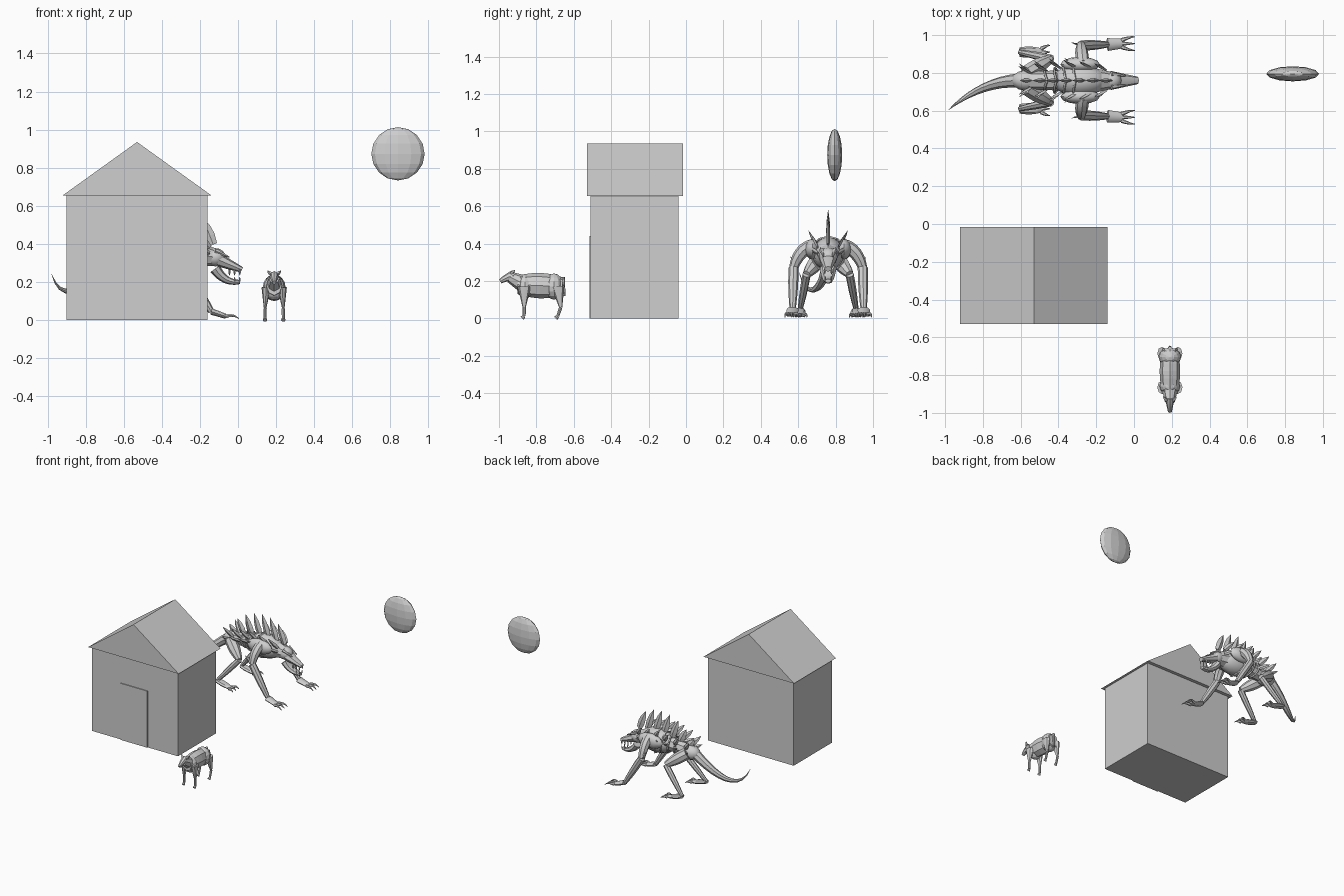
import bpy, bmesh, math
from mathutils import Vector

cube = bpy.data.objects.get("Cube")
if cube:
    bpy.data.objects.remove(cube, do_unlink=True)

grey = bpy.data.materials.new("plain_grey")
grey.use_nodes = True
colour = (0.62, 0.62, 0.62, 1)
grey.diffuse_color = colour
grey.node_tree.nodes["Principled BSDF"].inputs["Base Color"].default_value = colour

ALONG_X, ALONG_Y = Vector((1, 0, 0)), Vector((0, 1, 0))
WORLD = Vector()
BEAST = Vector((0, 0.76, 0))
SHEEP = Vector((0.19, 0, 0))


def finish(name, bm, at=WORLD, mirror=None, smooth=False):
    """Turn the bmesh into an object, mirrored about its own origin if asked."""
    bmesh.ops.recalc_face_normals(bm, faces=bm.faces)
    mesh = bpy.data.meshes.new(name)
    bm.to_mesh(mesh)
    bm.free()
    mesh.materials.append(grey)
    ob = bpy.data.objects.new(name, mesh)
    ob.location = at
    bpy.context.collection.objects.link(ob)
    if smooth:
        bpy.ops.object.select_all(action='DESELECT')
        ob.select_set(True)
        bpy.context.view_layer.objects.active = ob
        bpy.ops.object.shade_smooth_by_angle(angle=math.radians(40))
    if mirror:
        modifier = ob.modifiers.new("other_side", 'MIRROR')
        modifier.use_axis = [axis == mirror for axis in "XYZ"]
        modifier.use_mirror_merge = False


def prism(name, outline, front, back):
    """Draw an outline in x and z out along y."""
    bm = bmesh.new()
    face = bm.faces.new([bm.verts.new((x, front, z)) for x, z in outline])
    new = bmesh.ops.extrude_face_region(bm, geom=[face])["geom"]
    moved = [v for v in new if isinstance(v, bmesh.types.BMVert)]
    bmesh.ops.translate(bm, vec=ALONG_Y * (back - front), verts=moved)
    finish(name, bm)


def box(name, left, right, front, back, top):
    prism(name, [(left, 0), (right, 0), (right, top), (left, top)], front, back)


def blob(name, centre, size, at=WORLD, mirror=None, smooth=True):
    """Low-poly ellipsoid."""
    bm = bmesh.new()
    bmesh.ops.create_uvsphere(bm, u_segments=12, v_segments=8, radius=1)
    bmesh.ops.scale(bm, vec=size, verts=bm.verts)
    bmesh.ops.translate(bm, vec=centre, verts=bm.verts)
    finish(name, bm, at, mirror, smooth)


def bezier(points, t):
    points = [Vector(p) for p in points]
    while len(points) > 1:
        points = [a.lerp(b, t) for a, b in zip(points, points[1:])]
    return points[0]


def limb(name, at, path, start, end, swell=0, squash=1, ref=ALONG_Y,
         mirror=None, sides=8, steps=6, smooth=True):
    """Tapered tube on a Bezier path; squash widens it along ref."""
    bm = bmesh.new()
    spine = [bezier(path, i / steps) for i in range(steps + 1)]
    rings = []
    for i, centre in enumerate(spine):
        t = i / steps
        radius = start + (end - start) * t + swell * math.sin(math.pi * t)
        ahead = (spine[min(i + 1, steps)] - spine[max(i - 1, 0)]).normalized()
        u = (ref - ahead * ref.dot(ahead)).normalized()
        v = ahead.cross(u)
        angles = [math.tau * k / sides for k in range(sides)]
        rings.append([bm.verts.new(centre + radius * (u * squash * math.cos(a) + v * math.sin(a)))
                      for a in angles])
    for low, high in zip(rings, rings[1:]):
        for k in range(sides):
            bm.faces.new((low[k - 1], low[k], high[k], high[k - 1]))
    bm.faces.new(rings[0])
    bm.faces.new(rings[-1])
    finish(name, bm, at, mirror, smooth)


def spike(name, base, tip, width, thin=0.4, mirror=None):
    """Leaf-shaped, four-sided spike on the beast."""
    limb(name, BEAST, [base, tip], width * 0.7, 0.001, swell=width * 0.5, squash=thin,
         mirror=mirror, sides=4, steps=3, smooth=False)


# House and floating disc
box("house_walls", -0.9, -0.16, -0.51, -0.04, 0.66)
prism("house_roof", [(-0.92, 0.655), (-0.14, 0.655), (-0.53, 0.935)], -0.53, -0.015)
box("house_door", -0.65, -0.42, -0.517, -0.509, 0.44)
blob("floating_disc", (0.84, 0.795, 0.873), (0.14, 0.04, 0.14), smooth=False)

# Sheep body and head
limb("sheep_body", SHEEP, [(0, -0.66, 0.17), (0, -0.9, 0.18)], 0.05, 0.05, swell=0.018,
     squash=0.8, ref=ALONG_X, smooth=False)
blob("sheep_rump", (0, -0.705, 0.17), (0.06, 0.05, 0.07), SHEEP, smooth=False)
blob("sheep_shoulders", (0, -0.86, 0.17), (0.055, 0.045, 0.065), SHEEP, smooth=False)
limb("sheep_neck", SHEEP, [(0, -0.88, 0.19), (0, -0.94, 0.22)], 0.045, 0.03,
     squash=0.9, ref=ALONG_X, smooth=False)
limb("sheep_head", SHEEP, [(0, -0.92, 0.23), (0, -0.96, 0.22), (0, -0.993, 0.197)],
     0.028, 0.012, squash=0.9, ref=ALONG_X, smooth=False)
limb("sheep_tail", SHEEP, [(0, -0.66, 0.22), (0, -0.65, 0.12)], 0.012, 0.006, ref=ALONG_X)
limb("sheep_ears", SHEEP, [(0.015, -0.935, 0.24), (0.035, -0.915, 0.258)], 0.008, 0.002,
     swell=0.004, mirror="X", sides=4)

# Sheep legs
for part, y, bend in (("front", -0.865, 0), ("hind", -0.685, 0.015)):
    hip, knee = (0.042, y, 0.17), (0.048, y + bend, 0.06)
    ankle, toe = (0.048, y, 0.012), (0.048, y - 0.012, 0)
    limb(f"sheep_{part}_thighs", SHEEP, [hip, knee], 0.035, 0.009, squash=0.7,
         ref=ALONG_X, mirror="X", steps=3)
    limb(f"sheep_{part}_shins", SHEEP, [knee, ankle], 0.009, 0.008, ref=ALONG_X, mirror="X")
    limb(f"sheep_{part}_hooves", SHEEP, [ankle, toe], 0.008, 0.012, ref=ALONG_X, mirror="X")

# Beast trunk
blob("beast_chest", (-0.29, 0, 0.345), (0.15, 0.085, 0.09), BEAST)
blob("beast_pelvis", (-0.57, 0, 0.325), (0.08, 0.055, 0.055), BEAST)
limb("beast_waist", BEAST, [(-0.6, 0, 0.33), (-0.36, 0, 0.35)], 0.045, 0.055)
limb("beast_neck", BEAST, [(-0.25, 0, 0.35), (-0.12, 0, 0.33)], 0.075, 0.045)
limb("beast_tail", BEAST, [(-0.6, 0, 0.33), (-0.78, 0, 0.2), (-0.92, -0.1, 0.05),
                           (-0.98, -0.155, 0.245)], 0.038, 0.001, steps=10)
for r in range(4):
    x, h, z = -0.46 + r * 0.05, 0.055 + r * 0.012, 0.345
    limb(f"beast_ribs_{r + 1}", BEAST, [(x, 0, z + h), (x - 0.03, h * 1.3, z + h),
                                        (x, h * 1.3, z - h), (x + 0.02, 0, z - h)],
         0.007, 0.007, ref=ALONG_X, mirror="Y", sides=5)

# Beast head with open mouth
blob("beast_skull", (-0.12, 0, 0.33), (0.055, 0.05, 0.048), BEAST)
limb("beast_snout", BEAST, [(-0.1, 0, 0.315), (0.02, 0, 0.264)], 0.035, 0.015, squash=1.3)
limb("beast_jaw", BEAST, [(-0.12, 0, 0.27), (-0.07, 0, 0.19), (0.01, 0, 0.2)],
     0.03, 0.011, squash=1.5)
limb("beast_brows", BEAST, [(-0.12, 0.035, 0.365), (-0.045, 0.025, 0.33)], 0.014, 0.004,
     mirror="Y", sides=6)
for i in range(3):
    x = i * 0.027 - 0.045
    spike(f"upper_teeth_{i + 1}", (x, 0.018, 0.265), (x, 0.018, 0.235), 0.006, 1, "Y")
    spike(f"lower_teeth_{i + 1}", (x, 0.016, 0.203), (x, 0.016, 0.226), 0.005, 1, "Y")

# Beast front limbs
shoulder, elbow = Vector((-0.27, 0.09, 0.39)), Vector((-0.28, 0.185, 0.27))
wrist, knuckle = Vector((-0.14, 0.19, 0.045)), Vector((-0.065, 0.195, 0.02))
blob("beast_shoulders", (-0.285, 0.085, 0.37), (0.105, 0.04, 0.055), BEAST, "Y")
limb("beast_upper_arms", BEAST, [shoulder, (-0.28, 0.16, 0.36), elbow], 0.034, 0.024,
     swell=0.005, ref=ALONG_X, mirror="Y")
limb("beast_forearms", BEAST, [elbow, wrist], 0.027, 0.016, swell=0.004, mirror="Y")
limb("beast_palms", BEAST, [wrist, knuckle], 0.017, 0.013, squash=2, mirror="Y", steps=3)

# Beast hind limbs
hip, knee = Vector((-0.57, 0.04, 0.33)), Vector((-0.44, 0.115, 0.235))
ankle, ball = Vector((-0.605, 0.15, 0.045)), Vector((-0.49, 0.15, 0.016))
limb("beast_thighs", BEAST, [hip, knee], 0.04, 0.022, swell=0.01, mirror="Y")
limb("beast_shins", BEAST, [knee, ankle], 0.022, 0.013, swell=0.003, mirror="Y")
limb("beast_hind_feet", BEAST, [ankle, ball], 0.014, 0.011, swell=0.004, squash=1.8, mirror="Y")

# Claws fan out from palms and feet
for k in (-1, 0, 1):
    out = ALONG_Y * k * 0.018
    for part, root, reach in (("finger", knuckle, 0.07), ("toe", ball, 0.045)):
        rise, tip = ALONG_X * reach * 0.6, ALONG_X * reach
        rise.z, tip.z = 0.014, 0.006 - root.z
        limb(f"beast_{part}s_{k + 2}", BEAST, [root + out, root + out * 2 + rise,
                                               root + out * 2 + tip],
             0.012, 0.002, mirror="Y", sides=6)

# Back plates, tallest over the chest
for i in range(7):
    x, swing = 0.07 * i - 0.57, math.sin(math.pi * (i + 1) / 10)
    spike(f"back_plate_{i + 1}", (x + 0.02, 0, 0.34 + 0.07 * swing),
          (x - 0.035, 0, 0.36 + 0.22 * swing), 0.03)

# Side spikes, swept back in two rows
for i in range(6):
    x, bulge = -0.15 - 0.08 * i, math.sin(math.pi * (i + 1) / 6)
    y, z = 0.04 + 0.03 * bulge, 0.36 + 0.04 * bulge
    spike(f"upper_side_spikes_{i + 1}", (x, y, z), (x - 0.06, y + 0.035, z + 0.07), 0.02,
          mirror="Y")
    spike(f"lower_side_spikes_{i + 1}", (x, y, z - 0.03), (x - 0.06, y + 0.05, z), 0.016,
          mirror="Y")
spike("elbow_spikes", elbow, elbow + Vector((-0.05, 0.015, 0.06)), 0.015, mirror="Y")
